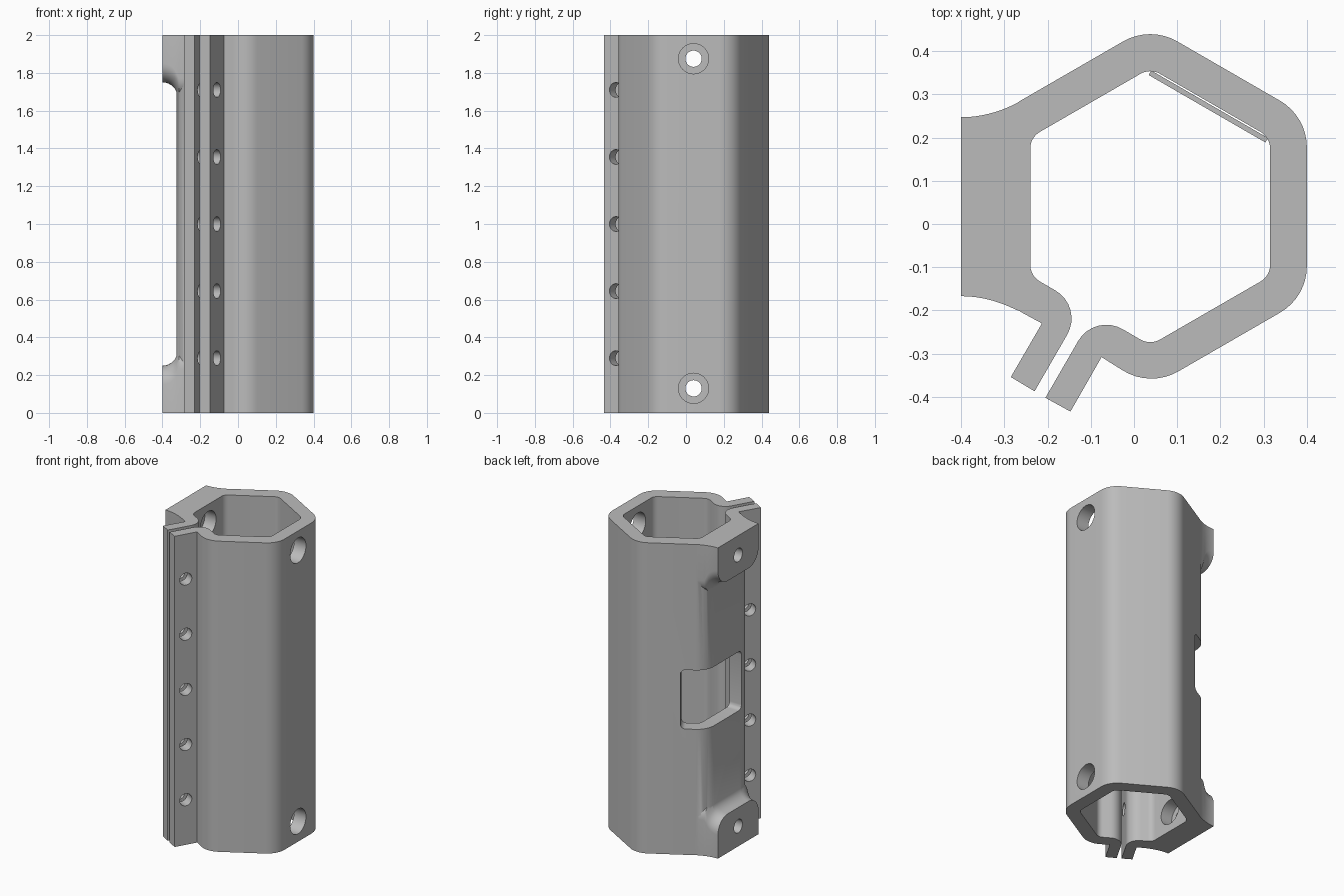
import bpy, bmesh, math
from mathutils import Vector, Matrix

if "Cube" in bpy.data.objects:
    bpy.data.objects.remove(bpy.data.objects["Cube"])

HEIGHT = 2.0
CX, CY = 0.0375, 0.04
grey = bpy.data.materials.new("plain grey")
grey.use_nodes = True
grey.diffuse_color = (0.5, 0.5, 0.5, 1)
grey.node_tree.nodes["Principled BSDF"].inputs["Base Color"].default_value = (0.5, 0.5, 0.5, 1)


def rounded(points, steps=8):
    """Round each (x, y, radius) corner of a closed outline."""
    out = []
    for i, (x, y, r) in enumerate(points):
        p = Vector((x, y))
        if r == 0:
            out.append(p)
            continue
        a = (Vector(points[i - 1][:2]) - p).normalized()
        b = (Vector(points[(i + 1) % len(points)][:2]) - p).normalized()
        half = a.angle(b) / 2
        centre = p + (a + b).normalized() * r / math.sin(half)
        start = p + a * r / math.tan(half) - centre
        end = p + b * r / math.tan(half) - centre
        sweep = start.angle_signed(end)
        for k in range(steps + 1):
            out.append(centre + Matrix.Rotation(-sweep * k / steps, 2) @ start)
    return out


def make_object(name, bm):
    bmesh.ops.recalc_face_normals(bm, faces=bm.faces)
    mesh = bpy.data.meshes.new(name)
    bm.to_mesh(mesh)
    bm.free()
    mesh.materials.append(grey)
    ob = bpy.data.objects.new(name, mesh)
    bpy.context.collection.objects.link(ob)
    return ob


def loft(bm, rings):
    """Skin matching rings of points and cap both ends."""
    rows = [[bm.verts.new(p) for p in ring] for ring in rings]
    for lo, hi in zip(rows, rows[1:]):
        for i in range(len(lo)):
            j = (i + 1) % len(lo)
            bm.faces.new((lo[i], lo[j], hi[j], hi[i]))
    bm.faces.new(rows[0][::-1])
    bm.faces.new(rows[-1])
    return rows


def prism(bm, outline, z0, z1):
    return loft(bm, [[(p[0], p[1], z) for p in outline] for z in (z0, z1)])


def rod(name, start, end, radius):
    start, end = Vector(start), Vector(end)
    axis = end - start
    bm = bmesh.new()
    bmesh.ops.create_cone(bm, cap_ends=True, segments=32, radius1=radius, radius2=radius,
                          depth=axis.length,
                          matrix=Matrix.Translation((start + end) / 2)
                          @ axis.to_track_quat("Z", "Y").to_matrix().to_4x4())
    return make_object(name, bm)


def combine(target, tool, operation):
    mod = target.modifiers.new(operation.lower(), "BOOLEAN")
    mod.operation, mod.solver, mod.object = operation, "EXACT", tool
    bpy.context.view_layer.update()
    mesh = bpy.data.meshes.new_from_object(
        target.evaluated_get(bpy.context.evaluated_depsgraph_get()))
    target.modifiers.clear()
    target.data = mesh
    bpy.data.objects.remove(tool)


def hexagon(apothem, radius, corners):
    size = apothem / math.cos(math.pi / 6)
    return [(CX + size * math.cos(math.radians(a)), CY + size * math.sin(math.radians(a)), radius)
            for a in corners]


# Split hexagonal tube with two clamp flanges
outer = hexagon(0.3625, 0.125, (210, 150, 90, 30, -30, -90))
inner = hexagon(0.2775, 0.045, (-90, -30, 30, 90, 150, 210))
right_flange = [(-0.075, -0.308, 0), (-0.147, -0.434, 0), (-0.205, -0.402, 0), (-0.0915, -0.2055, 0.075)]
left_flange = [(-0.117, -0.191, 0.075), (-0.23, -0.387, 0), (-0.285, -0.354, 0), (-0.213, -0.23, 0)]
bm = bmesh.new()
prism(bm, rounded(outer + right_flange + inner + left_flange), 0, HEIGHT)
tube = make_object("clamp_tube", bm)

# Flared mounting lugs at both ends of the left wall
for upper in (False, True):
    rings = []
    for k in range(13):
        t = 0.13 * k / 12
        s = min(t, 0.08)
        w = 0.207 + 0.033 * (t / 0.13) ** 2
        h = 0.25 + 0.08 - math.sqrt(max(0.08 ** 2 - s * s, 0))
        outline = rounded([(-w, 0, 0), (w, 0, 0), (w, h, 0.1), (-w, h, 0.1)])
        rings.append([(-0.4 + t, CY + p.x, HEIGHT - p.y if upper else p.y) for p in outline])
    bm = bmesh.new()
    loft(bm, rings)
    combine(tube, make_object("lug", bm), "UNION")

# Window wrapped around the back left corner
bm = bmesh.new()
rows = prism(bm, [(-0.2, -0.1), (-0.45, -0.1), (-0.45, 0.5), (-0.29, 0.503), (-0.13, 0.226)], 0.81, 1.19)
edges = [bm.edges.get((row[i], row[i + 1])) for row in rows for i in (0, 3)]
bmesh.ops.bevel(bm, geom=edges, offset=0.03, segments=5, profile=0.5, affect="EDGES")
combine(tube, make_object("window_cutter", bm), "DIFFERENCE")

# Mounting holes: wide access through the right wall, counterbored in the lugs
for z in (0.13, 1.875):
    combine(tube, rod("access_cutter", (-0.32, CY, z), (0.5, CY, z), 0.08), "DIFFERENCE")
    combine(tube, rod("screw_cutter", (-0.5, CY, z), (0, CY, z), 0.043), "DIFFERENCE")

# Row of clamp bolt holes through both flanges
for i in range(5):
    z = 0.29 + 0.355 * i
    centre = Vector((-0.182, -0.331, z))
    reach = Vector((0.866, -0.5, 0)) * 0.2
    combine(tube, rod("bolt_cutter", centre - reach, centre + reach, 0.039), "DIFFERENCE")

# Thin pad inside the back right wall
a = Vector((0.04, 0.355))
b = Vector((0.31, 0.199))
step = Vector((-0.5, -0.866)) * 0.012
bm = bmesh.new()
prism(bm, [a, b, b + step, a + step], 0.8, 1.2)
make_object("inner_pad", bm)

# Smooth curves, sharp edges
bpy.ops.object.select_all(action="DESELECT")
tube.select_set(True)
bpy.context.view_layer.objects.active = tube
bpy.ops.object.shade_smooth_by_angle(angle=math.radians(30))
